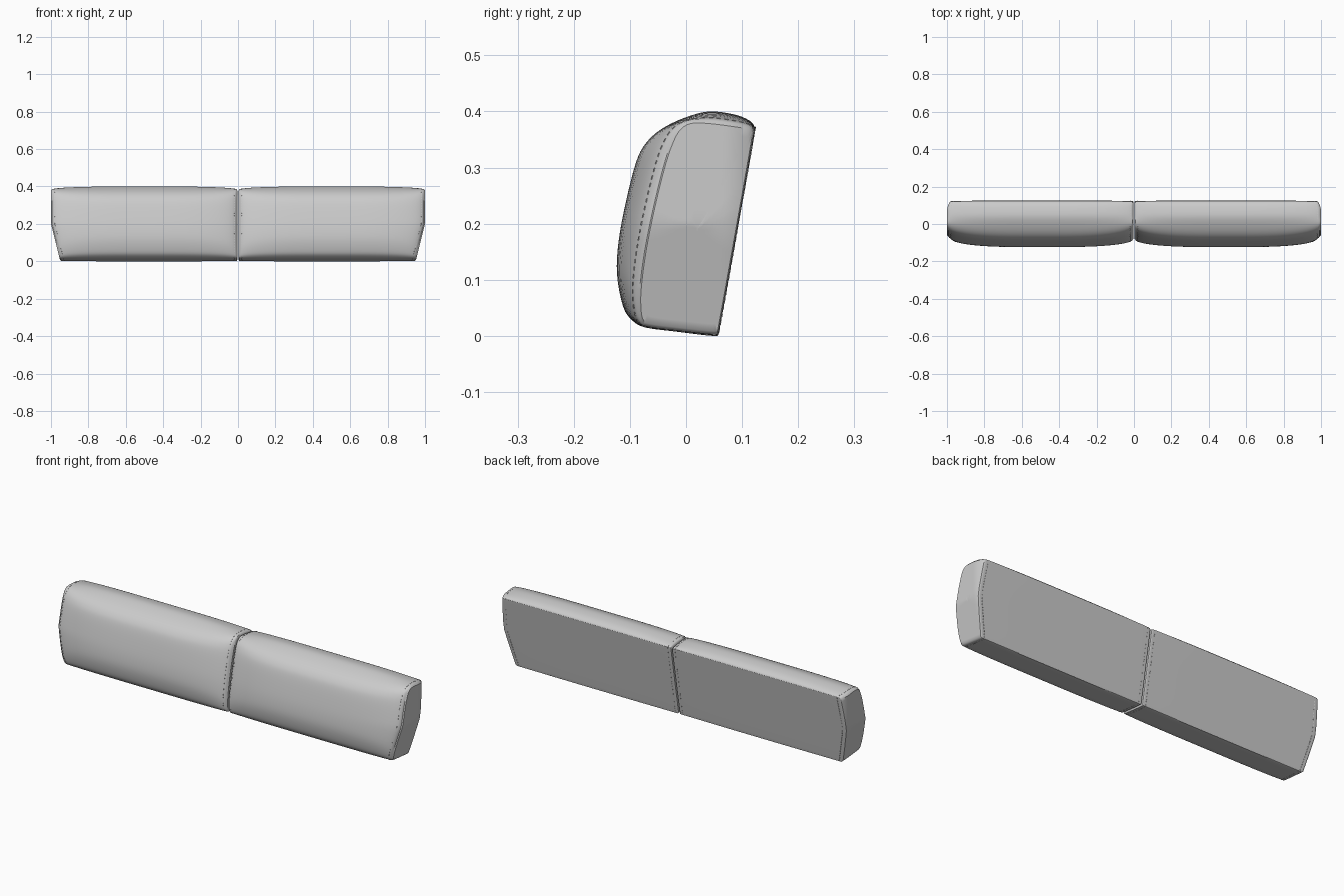
import bpy, bmesh, math
from mathutils import Vector, Matrix

cube = bpy.data.objects.get("Cube")
if cube:
    bpy.data.objects.remove(cube)

fabric = bpy.data.materials.new("light grey upholstery")
fabric.use_nodes = True
GREY = (0.6, 0.6, 0.6, 1)
fabric.diffuse_color = GREY
fabric.node_tree.nodes["Principled BSDF"].inputs["Base Color"].default_value = GREY

# Matching (y, z) outlines: flat at the cushion ends, puffed in the middle
END = [(0.05, 0.003), (-0.01, 0.009), (-0.065, 0.016), (-0.078, 0.022), (-0.083, 0.04),
       (-0.083, 0.08), (-0.074, 0.15), (-0.058, 0.23), (-0.038, 0.31), (-0.022, 0.355),
       (-0.008, 0.376), (0.012, 0.385), (0.045, 0.384), (0.085, 0.379), (0.112, 0.374),
       (0.12, 0.367), (0.12, 0.355), (0.091, 0.19), (0.06, 0.018), (0.057, 0.007)]
MID = [(0.05, 0.0), (-0.02, 0.008), (-0.072, 0.015), (-0.095, 0.027), (-0.112, 0.052),
       (-0.123, 0.11), (-0.12, 0.17), (-0.107, 0.24), (-0.089, 0.31), (-0.072, 0.343),
       (-0.045, 0.368), (-0.005, 0.388), (0.04, 0.4), (0.085, 0.395), (0.113, 0.384),
       (0.123, 0.371), (0.122, 0.357), (0.092, 0.19), (0.061, 0.018), (0.057, 0.006)]
CENTRE = Vector((0.02, 0.19))
INNER = 0.004


def smooth_loop(points, steps=4):
    """Closed Catmull-Rom curve through the points."""
    pts, out = [Vector(p) for p in points], []
    n = len(pts)
    for i in range(n):
        a, b, c, d = (pts[(i + k) % n] for k in (-1, 0, 1, 2))
        for s in range(steps):
            t = s / steps
            out.append(0.5 * (2 * b + (c - a) * t + (2 * a - 5 * b + 4 * c - d) * t * t
                              + (3 * b - a - 3 * c + d) * t ** 3))
    return out


END_LOOP, MID_LOOP = smooth_loop(END), smooth_loop(MID)


def outer_x(p):
    """Outer end panel: upright above, tapered below, rounded to the back."""
    taper = 0.05 * max(0, 0.2 - p.y) / 0.2
    back = max(0, min(1, (p.x - 0.065) / 0.055))
    return 1.0 - taper - 0.016 * back ** 2


def puff(d):
    return math.sqrt(max(0, 1 - (1 - min(d / 0.4, 1)) ** 2.5))


def section(d, outer):
    """Cushion outline at distance d in from one of its ends."""
    ring = []
    t = puff(d)
    for e, m in zip(END_LOOP, MID_LOOP):
        p = e.lerp(m, t)
        x = outer_x(p) - 0.006 - d if outer else INNER + 0.003 + d
        ring.append(Vector((x, p.x, p.y)))
    return ring


def cap(scale, outer):
    """Ring of an end panel, shrunk toward its centre."""
    ring = []
    for e in END_LOOP:
        p = CENTRE.lerp(e, scale)
        ring.append(Vector((outer_x(p) if outer else INNER, p.x, p.y)))
    return ring


def finish(name, bm):
    bmesh.ops.recalc_face_normals(bm, faces=bm.faces)
    mesh = bpy.data.meshes.new(name)
    bm.to_mesh(mesh)
    bm.free()
    mesh.materials.append(fabric)
    ob = bpy.data.objects.new(name, mesh)
    bpy.context.collection.objects.link(ob)
    bpy.ops.object.select_all(action='DESELECT')
    ob.select_set(True)
    bpy.context.view_layer.objects.active = ob
    bpy.ops.object.shade_smooth_by_angle(angle=math.radians(40))
    return ob


def build_cushion(name, side):
    scales = [0.02] + [i / 10 for i in range(1, 10)] + [0.97]
    depths = [0.4 * (i / 12) ** 2 for i in range(13)]
    rings = [cap(s, False) for s in scales]
    rings += [section(d, False) for d in depths]
    rings += [section(d, True) for d in reversed(depths)]
    rings += [cap(s, True) for s in reversed(scales)]
    bm = bmesh.new()
    loops = [[bm.verts.new((side * v.x, v.y, v.z)) for v in r] for r in rings]
    n = len(END_LOOP)
    for a, b in zip(loops, loops[1:]):
        for i in range(n):
            j = (i + 1) % n
            bm.faces.new((a[i], a[j], b[j], b[i]))
    bm.faces.new(loops[0])
    bm.faces.new(loops[-1])
    finish(name, bm)


def build_stitches(name, side, outer):
    """A row of short threads running beside an end seam."""
    ring = section(0.014, outer)
    bm = bmesh.new()
    gap, travelled = 0.014, 0.0
    for a, b in zip(ring, ring[1:]):
        length = (b - a).length
        while travelled < length:
            p = a.lerp(b, travelled / length)
            turn = (b - a).to_track_quat('X', 'Z').to_matrix().to_4x4()
            size = Matrix.Diagonal((0.007, 0.002, 0.002, 1))
            bmesh.ops.create_cube(bm, size=1, matrix=Matrix.Translation(p) @ turn @ size)
            travelled += gap
        travelled -= length
    for v in bm.verts:
        v.co.x *= side
    finish(name, bm)


for label, side in (("left", 1), ("right", -1)):
    build_cushion(label + "_back_cushion", side)
    build_stitches(label + "_inner_stitching", side, False)
    build_stitches(label + "_outer_stitching", side, True)
